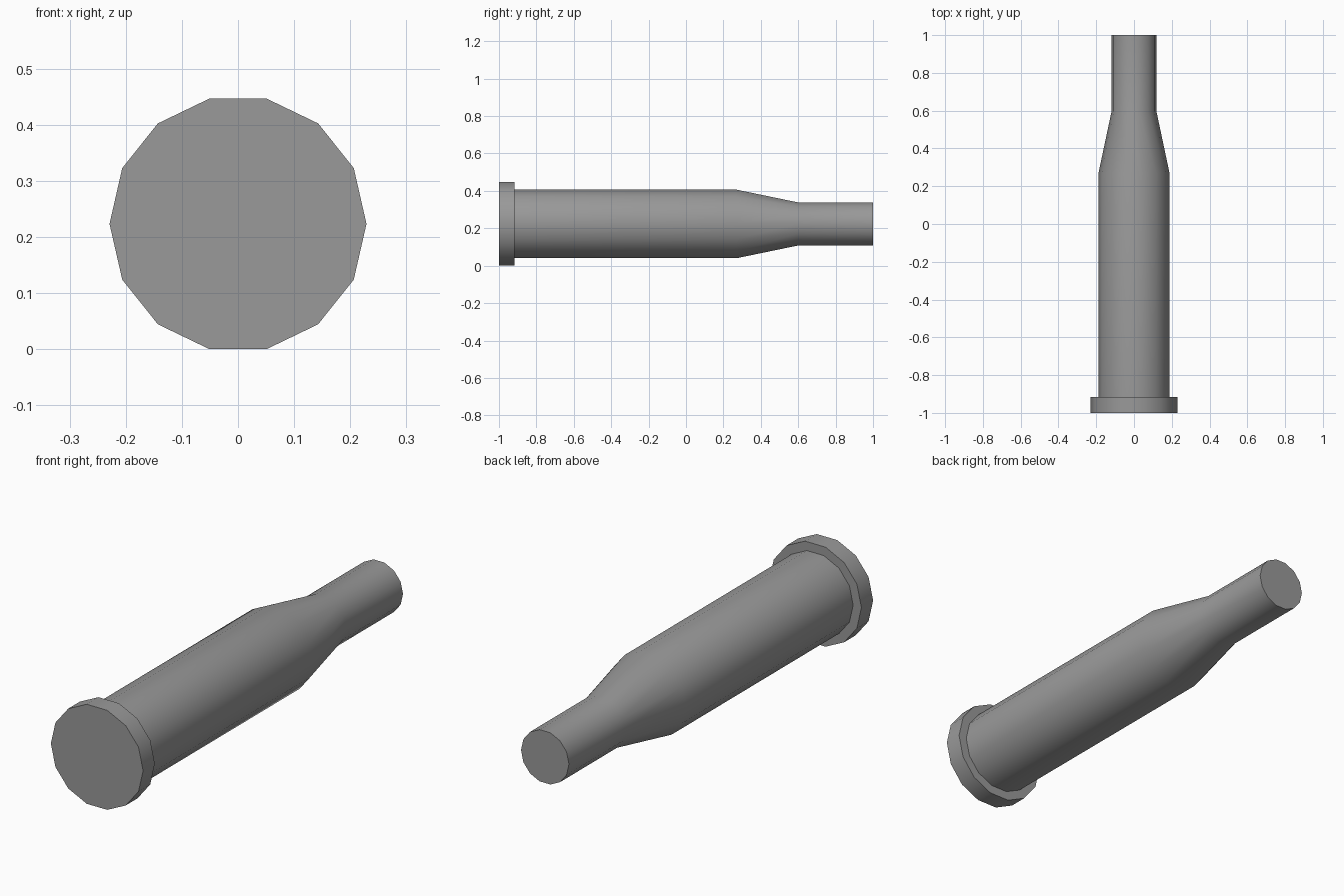
import bpy
import bmesh
from math import cos, sin, pi, radians

SIDES = 14
RIM_RADIUS = 0.229
AXIS_Z = RIM_RADIUS * cos(pi / SIDES)

old = bpy.data.objects.get("Cube")
if old:
    bpy.data.objects.remove(old, do_unlink=True)

grey = bpy.data.materials.new("plain grey")
grey.use_nodes = True
colour = (0.32, 0.32, 0.32, 1)
grey.diffuse_color = colour
grey.node_tree.nodes["Principled BSDF"].inputs["Base Color"].default_value = colour


def lathe(name, profile):
    """Closed, capped turning along y from (y, radius) pairs."""
    bm = bmesh.new()
    rings = []
    for y, r in profile:
        angles = [2 * pi * i / SIDES for i in range(SIDES)]
        rings.append([bm.verts.new((r * cos(a), y, AXIS_Z + r * sin(a))) for a in angles])
    for a, b in zip(rings, rings[1:]):
        for i in range(SIDES):
            j = (i + 1) % SIDES
            bm.faces.new((a[i], a[j], b[j], b[i]))
    bm.faces.new(rings[0])
    bm.faces.new(rings[-1])
    bmesh.ops.recalc_face_normals(bm, faces=bm.faces)
    mesh = bpy.data.meshes.new(name)
    bm.to_mesh(mesh)
    bm.free()
    mesh.materials.append(grey)
    obj = bpy.data.objects.new(name, mesh)
    bpy.context.collection.objects.link(obj)
    bpy.ops.object.select_all(action="DESELECT")
    obj.select_set(True)
    bpy.context.view_layer.objects.active = obj
    bpy.ops.object.shade_smooth_by_angle(angle=radians(30))
    return obj


# Rim, body, tapered shoulder and neck in one turned profile
lathe("casing", [
    (-1.0, RIM_RADIUS),
    (-0.917, RIM_RADIUS),
    (-0.917, 0.188),
    (0.27, 0.188),
    (0.595, 0.119),
    (1.0, 0.119),
])
